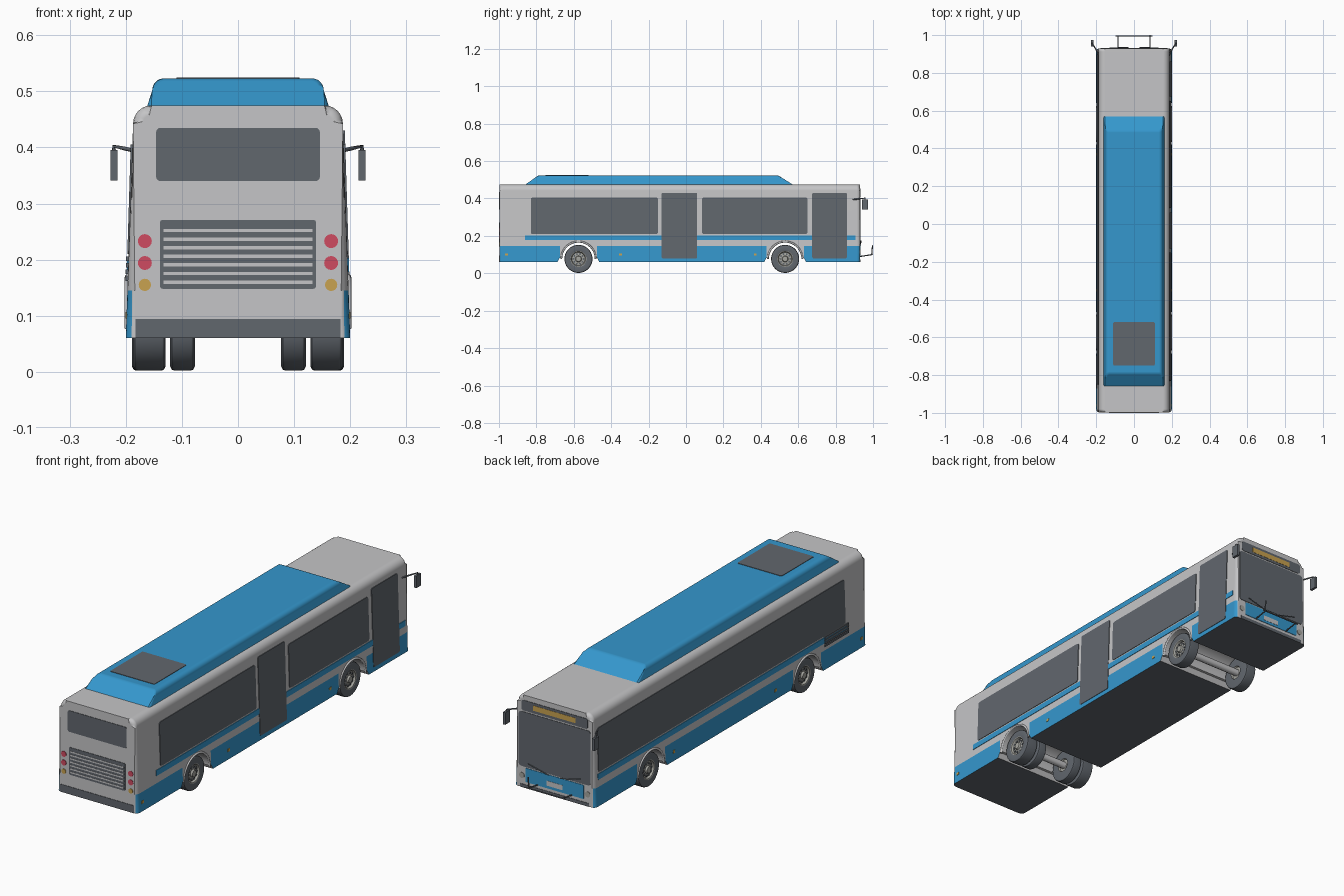
import bpy, bmesh, math
from mathutils import Vector, Matrix

cube = bpy.data.objects.get("Cube")
if cube:
    bpy.data.objects.remove(cube)

REAR, NOSE, FLOOR, ROOF, POD_TOP = -0.997, 0.93, 0.06, 0.475, 0.523
AXLES = (-0.575, 0.53)
HUB_Z, TYRE_R = 0.077, 0.075


def material(name, r, g, b):
    m = bpy.data.materials.new(name)
    m.use_nodes = True
    m.diffuse_color = (r, g, b, 1)
    m.node_tree.nodes["Principled BSDF"].inputs["Base Color"].default_value = (r, g, b, 1)
    return m


GREY = material("light grey paint", 0.56, 0.56, 0.57)
BLUE = material("blue paint", 0.035, 0.31, 0.61)
DARK = material("slate glass and rubber", 0.12, 0.135, 0.155)
RED = material("red lamp", 0.62, 0.07, 0.12)
AMBER = material("amber lamp", 0.58, 0.36, 0.08)
RIM = material("rim grey", 0.38, 0.38, 0.35)


def finish(name, bm, mats, smooth=None):
    bmesh.ops.recalc_face_normals(bm, faces=bm.faces)
    me = bpy.data.meshes.new(name)
    bm.to_mesh(me)
    bm.free()
    for m in mats:
        me.materials.append(m)
    ob = bpy.data.objects.new(name, me)
    bpy.context.collection.objects.link(ob)
    if smooth:
        smooth_shade(ob, smooth)
    return ob


def smooth_shade(ob, degrees):
    bpy.ops.object.select_all(action='DESELECT')
    ob.select_set(True)
    bpy.context.view_layer.objects.active = ob
    bpy.ops.object.shade_smooth_by_angle(angle=math.radians(degrees))
    ob.modifiers.new("Weighted normals", 'WEIGHTED_NORMAL').keep_sharp = True


def side_x(z):
    return 0.2 - 0.013 * (z - FLOOR) / (ROOF - FLOOR)


def loft(pts_a, pts_b):
    """Closed solid between two matching rings."""
    bm = bmesh.new()
    a = [bm.verts.new(p) for p in pts_a]
    b = [bm.verts.new(p) for p in pts_b]
    bm.faces.new(a)
    bm.faces.new(b)
    for i in range(len(a)):
        j = (i + 1) % len(a)
        bm.faces.new((a[i], a[j], b[j], b[i]))
    return bm


def hull(w0, w1, z0, z1, r, y0, y1, slope0, slope1, bevel):
    """Lengthwise prism with rounded shoulders, raked ends and softened end rims."""
    half = [(w0, z0)]
    for i in range(7):
        t = math.radians(15 * i)
        half.append((w1 - r + r * math.cos(t), z1 - r + r * math.sin(t)))
    prof = half + [(-x, z) for x, z in reversed(half)]
    bm = loft([(x, y0 + slope0 * (z - z0) / (z1 - z0), z) for x, z in prof],
              [(x, y1 - slope1 * (z - z0) / (z1 - z0), z) for x, z in prof])
    bm.faces.ensure_lookup_table()
    rims = {e for f in bm.faces[:2] for e in f.edges
            if any(v.co.z > z0 + 0.001 for v in e.verts)}
    bmesh.ops.bevel(bm, geom=list(rims), offset=bevel, segments=4, profile=0.5, affect='EDGES')
    return bm


def box(name, mat, x0, x1, y0, y1, z0, z1):
    ring = [(x0, y0), (x1, y0), (x1, y1), (x0, y1)]
    return finish(name, loft([(x, y, z0) for x, y in ring], [(x, y, z1) for x, y in ring]), [mat])


# Where flat plates sit: (u, v, offset outwards)
def left(u, v, d): return (side_x(v) + d, u, v)
def right(u, v, d): return (-side_x(v) - d, u, v)
def rear(u, v, d): return (u, REAR - d, v)
def nose(u, v, d): return (u, NOSE + d, v)
def pod_top(u, v, d): return (u, v, POD_TOP + d)


def plate(name, mat, place, u0, u1, v0, v1, r=0.0, d=0.002):
    pts = []
    steps = 5 if r else 1
    for k, (cu, cv) in enumerate(((u1 - r, v1 - r), (u0 + r, v1 - r),
                                  (u0 + r, v0 + r), (u1 - r, v0 + r))):
        for i in range(steps):
            t = math.pi / 2 * (k + i / max(steps - 1, 1))
            pts.append((cu + r * math.cos(t), cv + r * math.sin(t)))
    if r * 2 > u1 - u0 - 0.0005:          # full discs: drop doubled corner points
        pts = [p for i, p in enumerate(pts) if i % steps]
    return finish(name, loft([place(u, v, -0.003) for u, v in pts],
                             [place(u, v, d) for u, v in pts]), [mat])


def tube(name, mat, pts, radius):
    cu = bpy.data.curves.new(name, 'CURVE')
    cu.dimensions = '3D'
    cu.bevel_depth, cu.bevel_resolution, cu.use_fill_caps = radius, 2, True
    sp = cu.splines.new('POLY')
    sp.points.add(len(pts) - 1)
    for p, co in zip(sp.points, pts):
        p.co = (*co, 1)
    cu.materials.append(mat)
    ob = bpy.data.objects.new(name, cu)
    bpy.context.collection.objects.link(ob)


# Body shell: blue skirt, slate underside, grey elsewhere
bm = hull(0.2, 0.187, FLOOR, ROOF, 0.033, REAR, NOSE, 0, 0, 0.017)
cuts = [((0, 0, 0.145), (0, 0, 1))] + [((0, a + s * 0.1, 0), (0, 1, 0)) for a in AXLES for s in (-1, 1)]
for co, no in cuts:
    bmesh.ops.bisect_plane(bm, geom=bm.verts[:] + bm.edges[:] + bm.faces[:], plane_co=co, plane_no=no)
bmesh.ops.recalc_face_normals(bm, faces=bm.faces)
for f in bm.faces:
    c = f.calc_center_median()
    if f.normal.z < -0.9:
        f.material_index = 2
    elif c.z < 0.145 and abs(f.normal.y) < 0.9 and all(abs(c.y - a) > 0.1 for a in AXLES):
        f.material_index = 1
body = finish("body", bm, [GREY, BLUE, DARK])

# Wheel wells cut right across the body
for a in AXLES:
    well = bmesh.new()
    bmesh.ops.create_cone(well, cap_ends=True, segments=48, radius1=0.088, radius2=0.088, depth=0.6,
                          matrix=Matrix.Translation((0, a, HUB_Z)) @ Matrix.Rotation(math.pi / 2, 4, 'Y'))
    cutters = [finish("well_cutter", well, [GREY])]
    ring = [(a - 0.122, 0.04), (a + 0.122, 0.04), (a + 0.1, 0.083), (a - 0.1, 0.083)]
    cutters.append(finish("sill_cutter", loft([(-0.3, y, z) for y, z in ring],
                                              [(0.3, y, z) for y, z in ring]), [GREY]))
    for c in cutters:
        c.hide_render = True
        mod = body.modifiers.new("cut", 'BOOLEAN')
        mod.operation, mod.solver, mod.object = 'DIFFERENCE', 'EXACT', c
        bpy.context.view_layer.objects.active = body
        bpy.ops.object.modifier_apply(modifier=mod.name)
        bpy.data.objects.remove(c)
smooth_shade(body, 30)

# Wheel arch lips
for a in AXLES:
    for s, tag in ((1, "left"), (-1, "right")):
        tube(f"{tag}_arch_lip", GREY,
             [(s * 0.197, a + 0.092 * math.cos(t), HUB_Z + 0.092 * math.sin(t))
              for t in (math.pi * i / 24 for i in range(25))], 0.005)

# Roof pod with hatch
finish("roof_pod", hull(0.163, 0.153, 0.47, POD_TOP, 0.022, -0.865, 0.578, 0.075, 0.085, 0.008), [BLUE], 30)
plate("roof_hatch", DARK, pod_top, -0.11, 0.11, -0.75, -0.52, 0.006)

# Left side: windows, doors, stripes
for y0, y1 in ((-0.83, -0.15), (0.085, 0.65)):
    plate("left_window", DARK, left, y0, y1, 0.21, 0.405, 0.01)
for y0, y1 in ((-0.13, 0.06), (0.675, 0.86)):
    plate("door", DARK, left, y0, y1, 0.08, 0.43, 0.006)
for y0, y1 in ((-0.86, -0.13), (0.06, 0.675), (0.86, 0.905)):
    plate("left_stripe", BLUE, left, y0, y1, 0.178, 0.203)

# Right side: long window band, stripe, engine vent
plate("right_window", DARK, right, -0.85, 0.9, 0.21, 0.405, 0.01)
plate("right_stripe", BLUE, right, -0.86, 0.905, 0.178, 0.203)
for i in range(4):
    z = 0.162 + i * 0.012
    plate("engine_vent_slat", DARK, right, -0.87, -0.7, z, z + 0.008, d=0.004)

# Side marker lamps
for place in (left, right):
    for y in (-0.96, -0.35, 0.37):
        plate("marker_lamp", AMBER, place, y - 0.007, y + 0.007, 0.095, 0.107)

# Rear: window, grille, lamps, bumper
plate("rear_window", DARK, rear, -0.146, 0.146, 0.34, 0.435, 0.008)
plate("engine_grille", DARK, rear, -0.139, 0.139, 0.148, 0.271, 0.005)
for i in range(7):
    z = 0.16 + i * 0.0153
    plate("grille_slat", GREY, rear, -0.133, 0.133, z - 0.003, z + 0.003, d=0.003)
for s in (-1, 1):
    for z, r, mat in ((0.233, 0.0125, RED), (0.194, 0.0125, RED), (0.155, 0.011, AMBER)):
        plate("tail_lamp", mat, rear, s * 0.166 - r, s * 0.166 + r, z - r, z + r, r)
plate("rear_bumper", DARK, rear, -0.183, 0.183, FLOOR, 0.094)

# Nose: windscreen, destination sign, lower panel, headlamps
plate("windscreen", DARK, nose, -0.178, 0.178, 0.155, 0.4, 0.012)
plate("sign_band", DARK, nose, -0.165, 0.165, 0.406, 0.452, 0.01)
plate("sign_display", AMBER, nose, -0.105, 0.105, 0.418, 0.441, d=0.003)
plate("nose_panel", BLUE, nose, -0.145, 0.145, 0.088, 0.15, 0.005)
plate("number_plate", GREY, nose, -0.04, 0.04, 0.1, 0.122, d=0.003)
plate("front_bumper", DARK, nose, -0.17, 0.17, FLOOR, 0.075)
for s in (-1, 1):
    plate("headlamp", RIM, nose, s * 0.163 - 0.013, s * 0.163 + 0.013, 0.1, 0.126, 0.013)

# Wipers and folded bicycle rack
for s in (-1, 1):
    tube("wiper", DARK, [(s * 0.03, 0.934, 0.15), (s * 0.13, 0.936, 0.175)], 0.002)
    tube("rack_arm", DARK, [(s * 0.085, 0.92, 0.088), (s * 0.085, 0.995, 0.1)], 0.003)
tube("rack_bar", DARK, [(-0.097, 0.996, 0.1), (0.097, 0.996, 0.1)], 0.003)
tube("rack_upright", DARK, [(0.085, 0.993, 0.1), (0.085, 0.997, 0.15)], 0.003)

# Door mirrors
for s, tag in ((1, "left"), (-1, "right")):
    tube(f"{tag}_mirror_arm", DARK, [(s * 0.185, 0.89, 0.394), (s * 0.202, 0.925, 0.398),
                                     (s * 0.221, 0.957, 0.402), (s * 0.221, 0.957, 0.39)], 0.0035)
    xs = sorted((s * 0.215, s * 0.227))
    box(f"{tag}_mirror", DARK, *xs, 0.94, 0.974, 0.341, 0.395)


# Wheels: lathed tyre and rim, with dark hand holes
def lathe(name, mat, profile, y, segs=36):
    bm = bmesh.new()
    vs = [bm.verts.new((x, y, HUB_Z + r)) for x, r in profile]
    es = [bm.edges.new(p) for p in zip(vs, vs[1:])]
    bmesh.ops.spin(bm, geom=vs + es, cent=(0, y, HUB_Z), axis=(1, 0, 0),
                   angle=math.tau, steps=segs, use_merge=True)
    bmesh.ops.remove_doubles(bm, verts=bm.verts, dist=0.0001)
    finish(name, bm, [mat], 40)


def wheel(y, s, x_in, x_out, name):
    R = TYRE_R
    xi, xo = s * x_in, s * x_out
    lathe(name + "_tyre", DARK, [(xi, 0.03), (xi, R - 0.008), (xi + s * 0.003, R - 0.002), (xi + s * 0.008, R),
                                 (xo - s * 0.008, R), (xo - s * 0.003, R - 0.002), (xo, R - 0.008),
                                 (xo, 0.046), (xo - s * 0.004, 0.04)], y)
    lathe(name + "_rim", RIM, [(xo - s * 0.002, 0.043), (xo - s * 0.003, 0.039), (xo - s * 0.012, 0.035),
                               (xo - s * 0.009, 0.017), (xo - s * 0.001, 0.014), (xo, 0)], y)
    lathe(name + "_back", RIM, [(xi, 0.032), (xi + s * 0.008, 0.028), (xi + s * 0.006, 0)], y)
    holes = bmesh.new()
    for i in range(10):
        t = math.tau * i / 10
        pos = Vector((xo - s * 0.0095, y + 0.027 * math.cos(t), HUB_Z + 0.027 * math.sin(t)))
        bmesh.ops.create_cone(holes, cap_ends=True, segments=10, radius1=0.005, radius2=0.005, depth=0.004,
                              matrix=Matrix.Translation(pos) @ Matrix.Rotation(math.pi / 2, 4, 'Y'))
    finish(name + "_holes", holes, [DARK])


for s, tag in ((1, "left"), (-1, "right")):
    wheel(AXLES[1], s, 0.135, 0.189, f"{tag}_steering_wheelset")
    wheel(AXLES[0], s, 0.129, 0.187, f"{tag}_drive_outer")
    wheel(AXLES[0], s, 0.077, 0.121, f"{tag}_drive_inner")
for a in AXLES:
    tube("axle", GREY, [(-0.15, a, HUB_Z), (0.15, a, HUB_Z)], 0.016)
